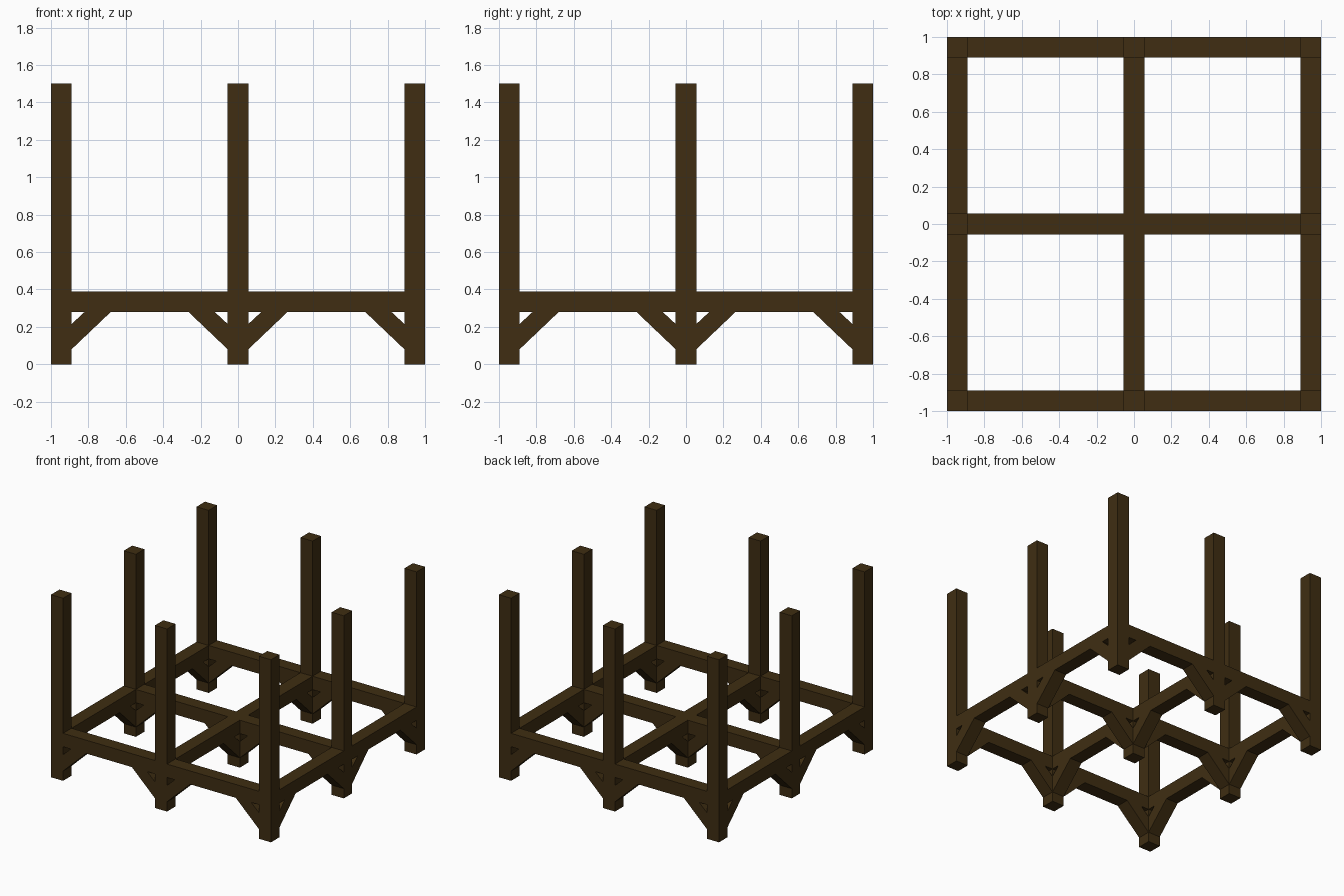
import bpy
import bmesh
from mathutils import Vector

cube = bpy.data.objects.get("Cube")
if cube:
    bpy.data.objects.remove(cube)

W = 0.11                      # timber thickness
H = W / 2
GRID = (-1 + H, 0, 1 - H)     # post centre lines
BEAM_LOW, BEAM_TOP = 0.28, 0.39
POST_TOP = 1.5

wood = bpy.data.materials.new("dark brown wood")
wood.use_nodes = True
colour = (0.05, 0.027, 0.006, 1)
wood.diffuse_color = colour
wood.node_tree.nodes["Principled BSDF"].inputs["Base Color"].default_value = colour


def prism(name, origin, along, profile):
    """Extrude a profile of (distance along, height) to one timber thickness."""
    along = Vector(along)
    side = Vector((-along.y, along.x, 0))
    bm = bmesh.new()
    verts = [bm.verts.new(Vector(origin) + along * d + side * -H + Vector((0, 0, z)))
             for d, z in profile]
    face = bm.faces.new(verts)
    out = bmesh.ops.extrude_face_region(bm, geom=[face])
    moved = [v for v in out["geom"] if isinstance(v, bmesh.types.BMVert)]
    bmesh.ops.translate(bm, vec=side * W, verts=moved)
    bmesh.ops.recalc_face_normals(bm, faces=bm.faces)
    mesh = bpy.data.meshes.new(name)
    bm.to_mesh(mesh)
    bm.free()
    mesh.materials.append(wood)
    obj = bpy.data.objects.new(name, mesh)
    bpy.context.collection.objects.link(obj)
    return obj


def block(name, origin, along, start, end, low, top):
    return prism(name, origin, along,
                 [(start, low), (end, low), (end, top), (start, top)])


# Diagonal brace running from a post face up to the beam underside
BRACE = [(H, 0.08), (H + 0.21, BEAM_LOW), (H + 0.07, BEAM_LOW), (H, 0.215)]
DIRECTIONS = [(1, 0, 0), (-1, 0, 0), (0, 1, 0), (0, -1, 0)]
SPAN = GRID[2]

for x in GRID:
    for y in GRID:
        # Posts: tall around the edge, short under the middle crossing
        centre = x == 0 and y == 0
        block("centre_post" if centre else "post", (x, y, 0), (1, 0, 0),
              -H, H, 0, BEAM_TOP if centre else POST_TOP)
        for d in DIRECTIONS:
            # Skip directions that leave the frame
            if max(abs(x + d[0] * SPAN), abs(y + d[1] * SPAN)) > 1:
                continue
            prism("brace", (x, y, 0), d, BRACE)
            # One beam per bay, drawn from its low end
            if d[0] + d[1] > 0:
                block("beam", (x, y, 0), d, H, SPAN - H, BEAM_LOW, BEAM_TOP)
